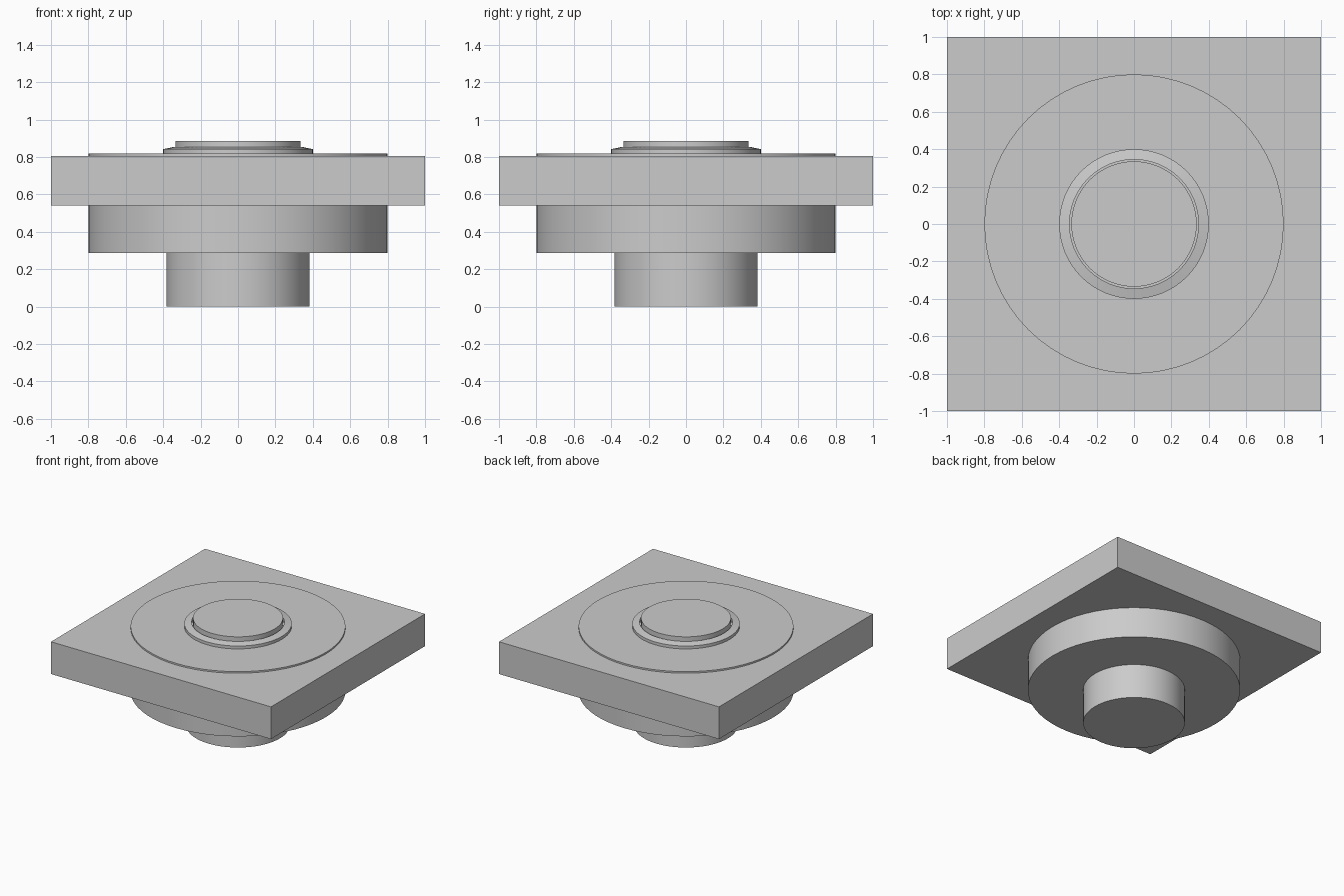
import bpy, math

if "Cube" in bpy.data.objects:
    bpy.data.objects.remove(bpy.data.objects["Cube"])


def finish(obj, name):
    obj.name = name
    return obj


def lathe(name, profile, sides=64):
    """Revolve (radius, height) points round z; radius 0 makes a pole."""
    verts, faces, rings = [], [], []
    for r, z in profile:
        start = len(verts)
        if r == 0:
            verts.append((0, 0, z))
            rings.append([start] * sides)
        else:
            for i in range(sides):
                a = 2 * math.pi * i / sides
                verts.append((r * math.cos(a), r * math.sin(a), z))
            rings.append(list(range(start, start + sides)))
    for low, high in zip(rings, rings[1:]):
        for i in range(sides):
            j = (i + 1) % sides
            face = list(dict.fromkeys((low[i], low[j], high[j], high[i])))
            faces.append(face)
    mesh = bpy.data.meshes.new(name)
    mesh.from_pydata(verts, [], faces)
    obj = bpy.data.objects.new(name, mesh)
    bpy.context.collection.objects.link(obj)
    bpy.ops.object.select_all(action='DESELECT')
    obj.select_set(True)
    bpy.context.view_layer.objects.active = obj
    bpy.ops.object.shade_smooth_by_angle(angle=math.radians(8))
    return obj


# Square mounting plate
bpy.ops.mesh.primitive_cube_add(size=1, location=(0, 0, 0.6725))
plate = finish(bpy.context.object, "square_plate")
plate.scale = (2, 2, 0.265)

# Wide round body, standing just proud of the plate
lathe("round_body", [(0, 0.286), (0.8, 0.286), (0.8, 0.818), (0, 0.818)])

# Lower stem
lathe("lower_stem", [(0, 0), (0.383, 0), (0.383, 0.30), (0, 0.30)])

# Collar with a gently sloping top and a narrow groove round the button
lathe("button_collar", [(0, 0.81), (0.4, 0.81), (0.4, 0.842),
                        (0.345, 0.854), (0.345, 0.825), (0, 0.825)])

# Push button
lathe("push_button", [(0, 0.82), (0.335, 0.82), (0.335, 0.887), (0, 0.887)])
